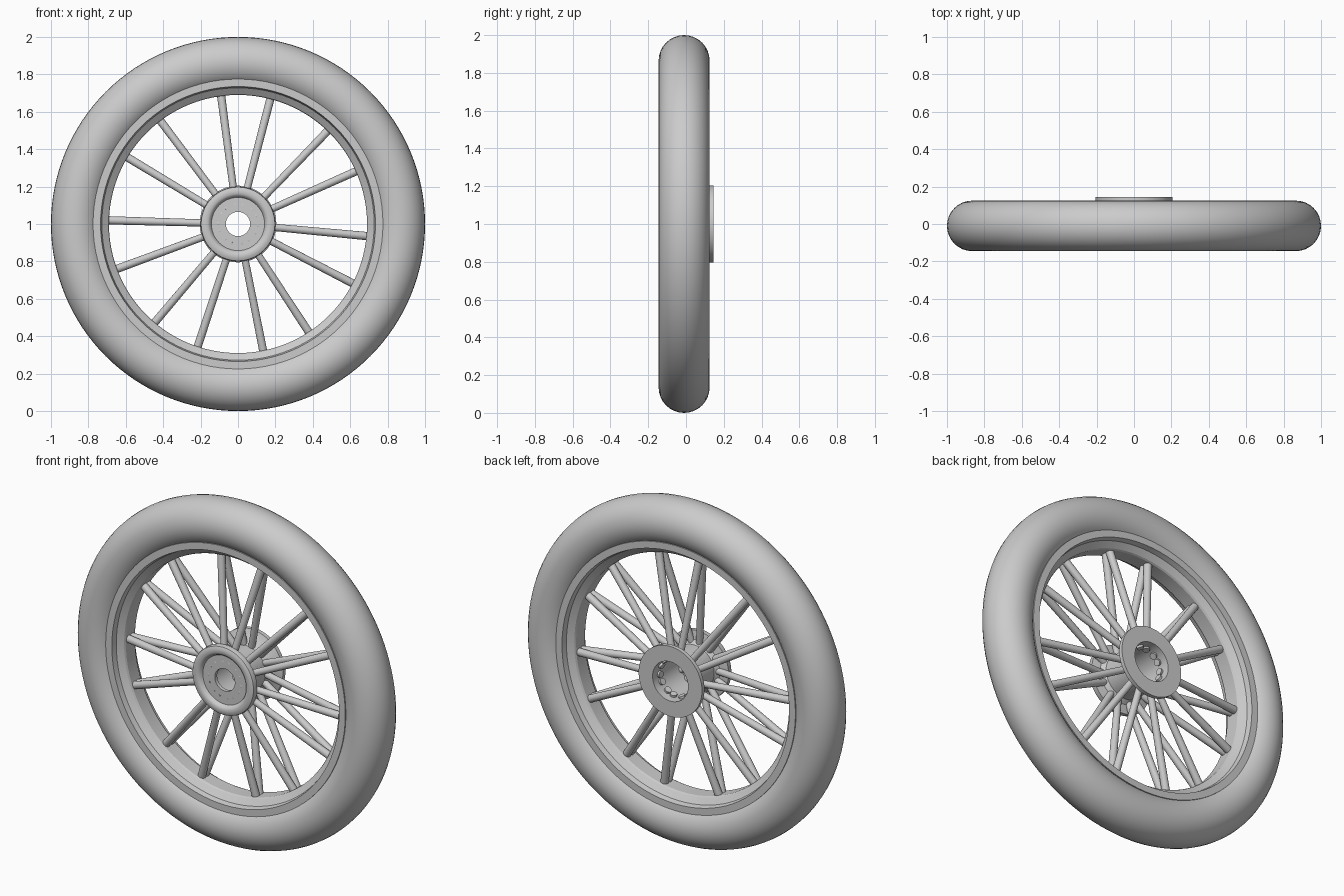
import bpy, bmesh, math
from mathutils import Vector

if "Cube" in bpy.data.objects:
    bpy.data.objects.remove(bpy.data.objects["Cube"])

CZ = 1.0      # axle height
MID = -0.01   # y of the wheel's middle plane


def finish(name, bm, angle=35):
    bmesh.ops.recalc_face_normals(bm, faces=bm.faces)
    me = bpy.data.meshes.new(name)
    bm.to_mesh(me)
    bm.free()
    ob = bpy.data.objects.new(name, me)
    bpy.context.collection.objects.link(ob)
    bpy.ops.object.select_all(action='DESELECT')
    ob.select_set(True)
    bpy.context.view_layer.objects.active = ob
    bpy.ops.object.shade_smooth_by_angle(angle=math.radians(angle))
    return ob


def lathe(name, profile, steps, angle=35):
    """Spin a closed (radius, y) profile around the axle."""
    bm = bmesh.new()
    rings = []
    for i in range(steps):
        a = 2 * math.pi * i / steps
        rings.append([bm.verts.new((r * math.cos(a), y, CZ + r * math.sin(a)))
                      for r, y in profile])
    n = len(profile)
    for i in range(steps):
        p, q = rings[i], rings[(i + 1) % steps]
        for j in range(n):
            k = (j + 1) % n
            bm.faces.new((p[j], p[k], q[k], q[j]))
    return finish(name, bm, angle)


# Tyre: round section
tyre = [(0.865 + 0.135 * math.cos(2 * math.pi * i / 32),
         MID + 0.135 * math.sin(2 * math.pi * i / 32)) for i in range(32)]
lathe("tyre", tyre, 128)

# Rim: stepped, symmetric section
half = [(0.775, 0.09), (0.775, 0.106), (0.735, 0.106), (0.728, 0.075),
        (0.695, 0.05), (0.69, 0.04)]
rim = [(r, MID + y) for r, y in half] + [(r, MID - y) for r, y in reversed(half)]
lathe("rim", rim, 96, 25)

# Hub: hollow spool, dished front flange with axle hole, open back flange
lathe("hub", [
    (0.065, -0.122), (0.142, -0.122), (0.150, -0.138), (0.162, -0.145),
    (0.183, -0.145), (0.197, -0.138), (0.200, -0.128), (0.200, -0.108),
    (0.150, -0.098), (0.130, -0.075), (0.130, 0.070), (0.150, 0.098),
    (0.205, 0.122), (0.205, 0.145), (0.115, 0.145), (0.115, -0.100),
    (0.065, -0.100)], 64)

# Spokes: front and back sets meeting at the rim, in seven unevenly spaced pairs
for label, side in (("front", -1), ("back", 1)):
    bm = bmesh.new()
    for k in range(7):
        for base in (97.5, 75.5):
            a = math.radians(base - k * 360 / 7)
            d = Vector((math.cos(a), 0, math.sin(a)))
            c = Vector((0, MID, CZ))
            p0 = c + d * 0.10 + Vector((0, side * 0.095, 0))
            p1 = c + d * 0.705 + Vector((0, side * 0.014, 0))
            axis = p1 - p0
            m = axis.to_track_quat('Z', 'Y').to_matrix().to_4x4()
            m.translation = (p0 + p1) / 2
            bmesh.ops.create_cone(bm, cap_ends=True, segments=16, radius1=0.019,
                                  radius2=0.022, depth=axis.length, matrix=m)
    finish(label + "_spokes", bm)
